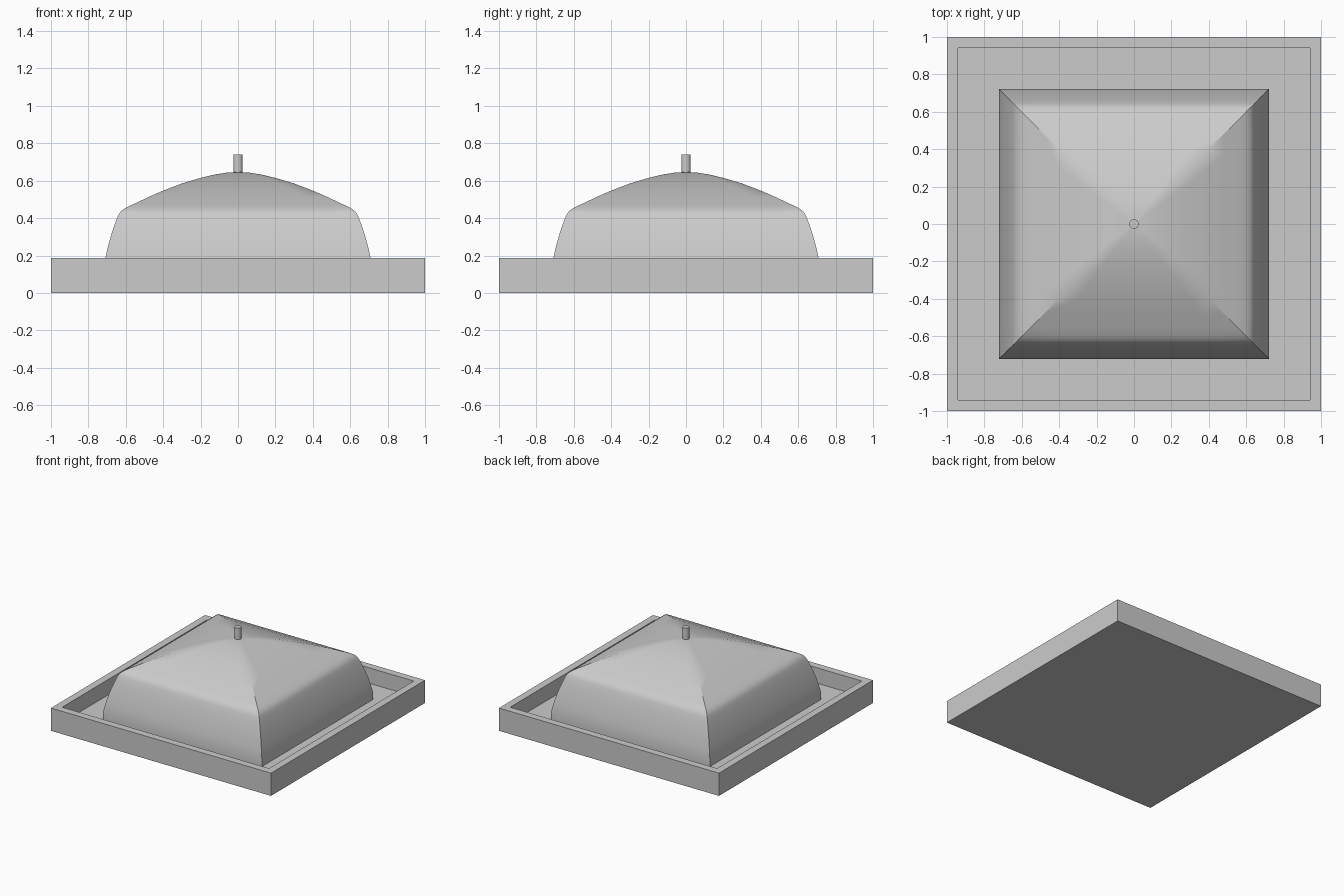
import bpy
import bmesh
import math
from mathutils import Vector

cube = bpy.data.objects.get("Cube")
if cube:
    bpy.data.objects.remove(cube, do_unlink=True)

# One grey for every part
grey = bpy.data.materials.new("plain grey")
grey.use_nodes = True
colour = (0.6, 0.6, 0.6, 1)
grey.diffuse_color = colour
grey.node_tree.nodes["Principled BSDF"].inputs["Base Color"].default_value = colour


def add_part(name, bm):
    bmesh.ops.recalc_face_normals(bm, faces=bm.faces)
    mesh = bpy.data.meshes.new(name)
    bm.to_mesh(mesh)
    bm.free()
    mesh.materials.append(grey)
    part = bpy.data.objects.new(name, mesh)
    bpy.context.collection.objects.link(part)
    return part


def smooth(part, degrees):
    bpy.ops.object.select_all(action="DESELECT")
    part.select_set(True)
    bpy.context.view_layer.objects.active = part
    bpy.ops.object.shade_smooth_by_angle(angle=math.radians(degrees))


def square_ring(bm, half, z, steps):
    """Vertices around a square, each side split into equal steps."""
    corners = [Vector((x * half, y * half, z))
               for x, y in ((-1, -1), (1, -1), (1, 1), (-1, 1))]
    return [bm.verts.new(corners[i].lerp(corners[(i + 1) % 4], j / steps))
            for i in range(4) for j in range(steps)]


def square_loft(bm, profile, steps):
    """Stack square rings and close both ends."""
    rings = [square_ring(bm, half, z, steps) for half, z in profile]
    for low, high in zip(rings, rings[1:]):
        for i in range(len(low)):
            j = (i + 1) % len(low)
            bm.faces.new((low[i], low[j], high[j], high[i]))
    bm.faces.new(rings[0])
    bm.faces.new(rings[-1])


# Shallow tray with a raised rim and recessed floor
FLOOR = 0.06
bm = bmesh.new()
square_loft(bm, [(1, 0), (1, 0.187), (0.94, 0.187), (0.94, FLOOR)], 1)
add_part("tray", bm)

# Square domed cover: steep sides, rounded shoulder, shallow peaked top
cover_profile = [
    (0.722, FLOOR), (0.722, 0.12), (0.709, 0.187), (0.695, 0.25),
    (0.678, 0.31), (0.66, 0.365), (0.645, 0.405), (0.635, 0.425),
    (0.622, 0.44), (0.6, 0.455), (0.56, 0.474), (0.48, 0.512),
    (0.4, 0.547), (0.3, 0.585), (0.2, 0.615), (0.12, 0.634),
    (0.06, 0.643), (0.01, 0.646),
]
bm = bmesh.new()
square_loft(bm, cover_profile, 8)
smooth(add_part("cover", bm), 32)

# Short round knob on the peak
bm = bmesh.new()
bmesh.ops.create_cone(bm, cap_ends=True, segments=24, radius1=0.025,
                      radius2=0.025, depth=0.12)
bmesh.ops.translate(bm, verts=bm.verts, vec=(0, 0, 0.68))
smooth(add_part("knob", bm), 40)
